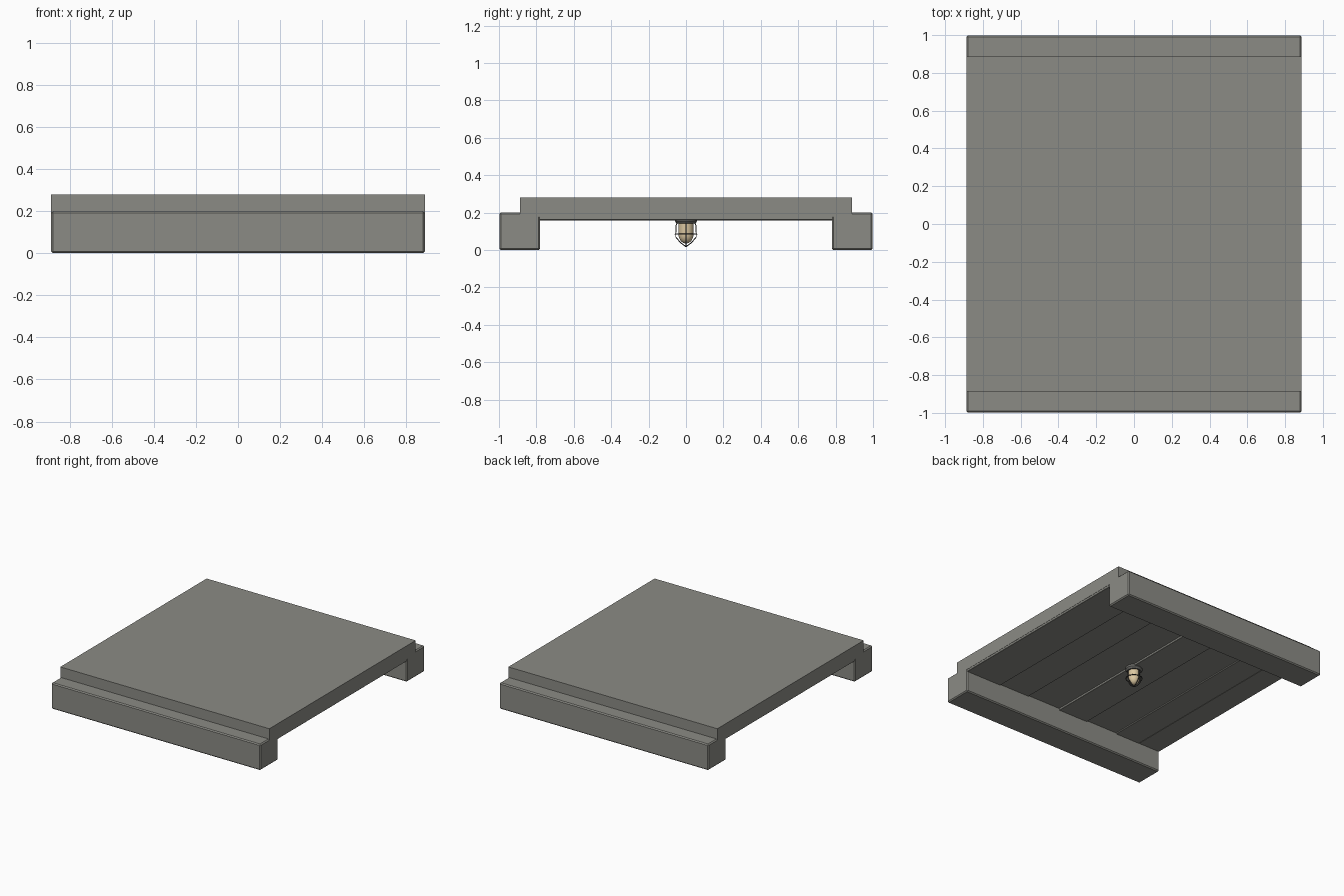
import bpy, bmesh, math
from mathutils import Vector

if "Cube" in bpy.data.objects:
    bpy.data.objects.remove(bpy.data.objects["Cube"])


def material(name, rgb):
    m = bpy.data.materials.new(name)
    m.diffuse_color = (*rgb, 1)
    m.use_nodes = True
    m.node_tree.nodes["Principled BSDF"].inputs["Base Color"].default_value = m.diffuse_color
    return m


concrete = material("concrete_grey", (0.26, 0.26, 0.235))
metal = material("lamp_metal", (0.15, 0.15, 0.14))
wire_mat = material("dark_wire", (0.05, 0.05, 0.05))
glass = material("warm_glass", (0.72, 0.58, 0.36))


def box(name, lo, hi, mat, bevel=0):
    bm = bmesh.new()
    bmesh.ops.create_cube(bm, size=1)
    lo, hi = Vector(lo), Vector(hi)
    for v in bm.verts:
        v.co = Vector([(lo[i] + hi[i]) / 2 + v.co[i] * (hi[i] - lo[i]) for i in range(3)])
    if bevel:
        bmesh.ops.bevel(bm, geom=bm.edges[:], offset=bevel, segments=1, affect='EDGES')
    me = bpy.data.meshes.new(name)
    bm.to_mesh(me)
    bm.free()
    me.materials.append(mat)
    ob = bpy.data.objects.new(name, me)
    bpy.context.collection.objects.link(ob)
    return ob


def lathe(name, profile, mat, n=24):
    # revolve an (r, z) profile around the z axis
    bm = bmesh.new()
    vs = [bm.verts.new((r, 0, z)) for r, z in profile]
    es = [bm.edges.new(p) for p in zip(vs, vs[1:])]
    bmesh.ops.spin(bm, geom=vs + es, cent=(0, 0, 0), axis=(0, 0, 1),
                   angle=2 * math.pi, steps=n)
    bmesh.ops.remove_doubles(bm, verts=bm.verts[:], dist=1e-5)
    bmesh.ops.recalc_face_normals(bm, faces=bm.faces[:])
    me = bpy.data.meshes.new(name)
    bm.to_mesh(me)
    bm.free()
    me.materials.append(mat)
    ob = bpy.data.objects.new(name, me)
    bpy.context.collection.objects.link(ob)
    bpy.context.view_layer.objects.active = ob
    ob.select_set(True)
    bpy.ops.object.shade_smooth_by_angle(angle=math.radians(35))
    ob.select_set(False)
    return ob


def wire(name, pts, cyclic=False):
    cu = bpy.data.curves.new(name, 'CURVE')
    cu.dimensions = '3D'
    cu.bevel_depth = 0.003
    cu.bevel_resolution = 1
    sp = cu.splines.new('POLY')
    sp.points.add(len(pts) - 1)
    for p, c in zip(sp.points, pts):
        p.co = (*c, 1)
    sp.use_cyclic_u = cyclic
    cu.materials.append(wire_mat)
    bpy.context.collection.objects.link(bpy.data.objects.new(name, cu))


# roof slab and the two edge beams
box("roof_slab", (-0.888, -0.888, 0.176), (0.888, 0.888, 0.28), concrete)
for s, n in ((-1, "front_beam"), (1, "back_beam")):
    ys = sorted((s * 0.78, s * 0.998))
    box(n, (-0.888, ys[0], 0), (0.888, ys[1], 0.2), concrete, 0.008)

# ceiling planks running front to back, at slightly different heights
edges = [-0.886, -0.70, -0.49, -0.22, 0.035, 0.32, 0.58, 0.886]
bottoms = [0.161, 0.160, 0.167, 0.159, 0.172, 0.166, 0.160]
for i, z in enumerate(bottoms):
    box(f"ceiling_plank_{i + 1}", (edges[i], -0.785, z),
        (edges[i + 1], 0.785, 0.18), concrete, 0.002)

# caged lamp hanging from the middle
lathe("lamp_base", [(0, 0.17), (0.06, 0.17), (0.06, 0.155), (0.05, 0.142), (0, 0.142)], metal)
bulb = [(0.04, 0.145)]
for i in range(9):
    a = i / 8 * math.pi / 2
    bulb.append((0.04 * math.cos(a), 0.085 - 0.05 * math.sin(a)))
lathe("lamp_bulb", bulb, glass)

# wire cage: bent ribs meeting at a point, with one ring
for k in range(4):
    a = k * math.pi / 2
    wire(f"cage_rib_{k + 1}", [(r * math.cos(a), r * math.sin(a), z) for r, z in
                               ((0.045, 0.15), (0.054, 0.13), (0.055, 0.07), (0.03, 0.04), (0, 0.017))])
wire("cage_ring", [(0.058 * math.cos(t * math.pi / 12), 0.058 * math.sin(t * math.pi / 12), 0.085)
                   for t in range(24)], True)
